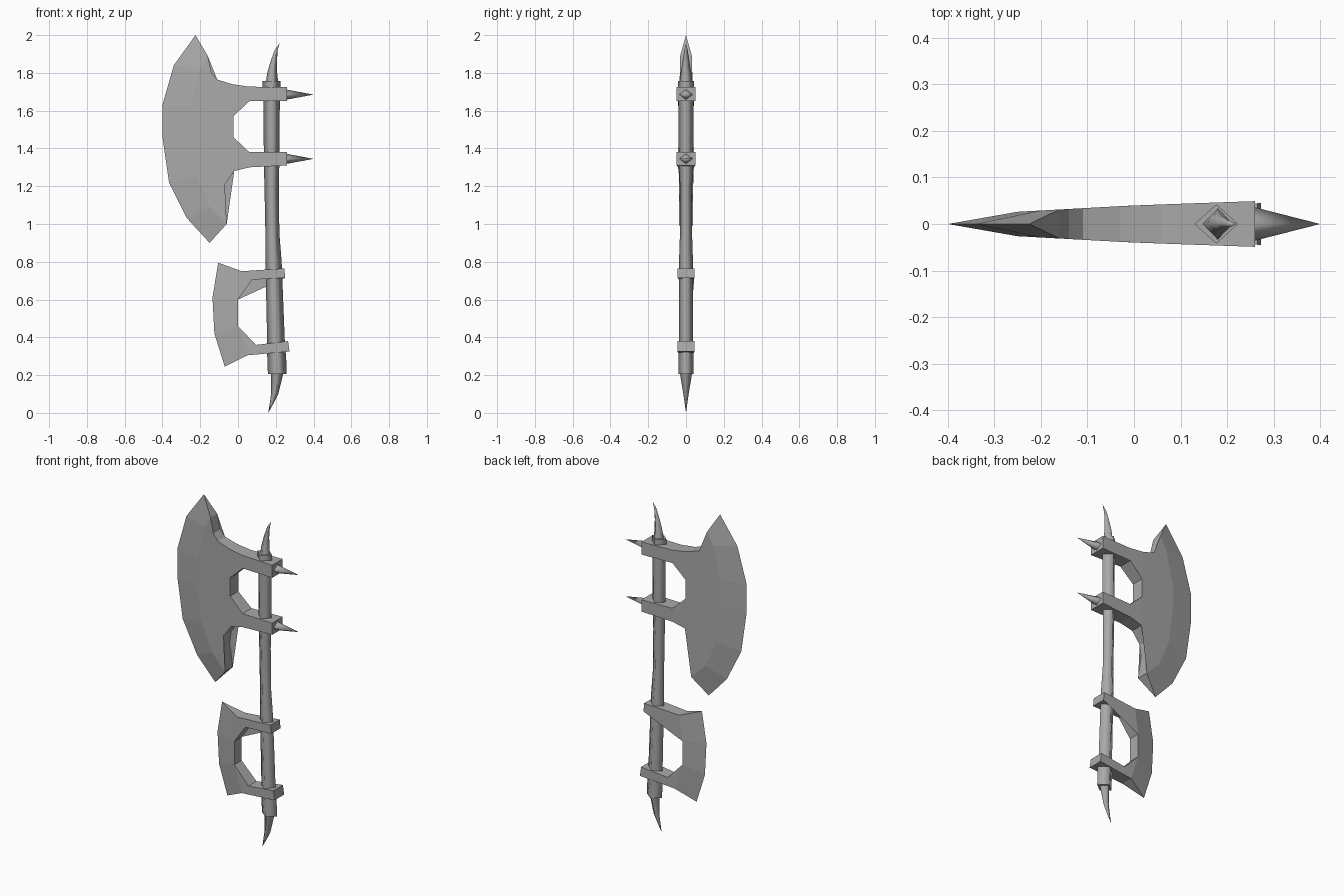
import bpy, bmesh, math

cube = bpy.data.objects.get("Cube")
if cube:
    bpy.data.objects.remove(cube)

steel = bpy.data.materials.new("grey_steel")
steel.use_nodes = True
GREY = (0.4, 0.4, 0.4, 1)
steel.diffuse_color = GREY
steel.node_tree.nodes["Principled BSDF"].inputs["Base Color"].default_value = GREY


def finish(name, bm):
    bmesh.ops.recalc_face_normals(bm, faces=bm.faces[:])
    mesh = bpy.data.meshes.new(name)
    bm.to_mesh(mesh)
    bm.free()
    mesh.materials.append(steel)
    obj = bpy.data.objects.new(name, mesh)
    bpy.context.collection.objects.link(obj)
    return obj


def tube(name, rings):
    """Smooth four-sided tube through rings of (x, z, x radius, y radius)."""
    bm = bmesh.new()
    loops = []
    for x, z, rx, ry in rings:
        loops.append([bm.verts.new((x + rx * math.cos(a), ry * math.sin(a), z))
                      for a in (i * math.pi / 2 for i in range(4))])
    for low, high in zip(loops, loops[1:]):
        for i in range(4):
            j = (i + 1) % 4
            bm.faces.new((low[i], low[j], high[j], high[i])).smooth = True
    bm.faces.new(loops[0])
    bm.faces.new(loops[-1])
    bmesh.ops.remove_doubles(bm, verts=bm.verts[:], dist=0.0005)
    return finish(name, bm)


def blade(name, edge, inner, panels, thickness):
    """Sharp edge strip plus thicker panels, mirrored front to back and rimmed."""
    bm = bmesh.new()
    pairs = {}

    def pair(p):
        if p not in pairs:
            t = 0 if p in edge else thickness(p[0])
            front = bm.verts.new((p[0], -t, p[1]))
            pairs[p] = (front, front if t == 0 else bm.verts.new((p[0], t, p[1])))
        return pairs[p]

    strips = list(zip(edge, edge[1:], inner[1:], inner))
    for outline in strips + panels:
        outline = list(dict.fromkeys(outline))
        for side in (0, 1):
            bm.faces.new([pair(p)[side] for p in outline])
    # Rim closes the open border between the two sides
    back = dict(pairs.values())
    fronts = [e for e in bm.edges if e.is_boundary and all(v in back for v in e.verts)]
    for e in fronts:
        a, b = e.verts
        ring = list(dict.fromkeys((a, b, back[b], back[a])))
        if len(ring) > 2:
            bm.faces.new(ring)
    bmesh.ops.triangulate(bm, faces=[f for f in bm.faces if len(f.verts) > 4])
    return finish(name, bm)


# Large blade with two arms
edge = [(-.225, 2), (-.34, 1.84), (-.4, 1.63), (-.4, 1.46),
        (-.365, 1.22), (-.27, 1.03), (-.15, .9)]
bevel = [(-.16, 1.89), (-.2, 1.82), (-.25, 1.62), (-.25, 1.46),
         (-.22, 1.25), (-.15, 1.09), (-.06, 1)]
upper = [(-.03, 1.74), (.06, 1.727), (.26, 1.725), (.26, 1.65), (.06, 1.65), (-.025, 1.57)]
lower = [(-.025, 1.46), (.06, 1.38), (.26, 1.38), (.26, 1.31), (.06, 1.3), (-.02, 1.28)]
body = (bevel + [(-.08, 1.14), (-.07, 1.21), lower[-1], lower[0],
                 upper[-1], upper[0], (-.11, 1.765), (-.14, 1.8)])
blade("large_blade", edge, bevel, [body, upper, lower],
      lambda x: .04 + x * (.055 if x < 0 else .035))

# Small blade with two arms
edge = [(-.105, .795), (-.135, .61), (-.125, .42), (-.07, .245)]
inner = [(.02, .75), (0, .6), (0, .46), (.05, .305)]
upper = [inner[0], (.245, .765), (.25, .715), (.075, .705), inner[1]]
lower = [inner[2], (.095, .36), (.265, .38), (.273, .325), inner[3]]
blade("small_blade", edge, inner, [upper, lower], lambda x: .034 + .04 * x)

# Shaft, collars and end horns
tube("shaft", [(.203, .22, .045, .036), (.202, .35, .047, .038), (.188, .8, .043, .037),
               (.182, .95, .037, .032), (.178, 1.2, .038, .032),
               (.178, 1.32, .041, .038), (.178, 1.74, .044, .04)])
tube("bottom_collar", [(.208, .207, .05, .04), (.204, .32, .05, .04)])
tube("top_collar", [(.177, 1.72, .047, .042), (.177, 1.758, .047, .042)])
tube("top_horn", [(.18, 1.75, .033, .034), (.181, 1.8, .026, .028),
                  (.189, 1.86, .017, .018), (.202, 1.92, .008, .009), (.22, 1.957, 0, 0)])
tube("bottom_horn", [(.208, .215, .033, .033), (.202, .16, .026, .024),
                     (.194, .1, .019, .014), (.178, .05, .01, .007), (.16, 0, 0, 0)])

# Back spikes
for name, z in (("upper_spike", 1.685), ("lower_spike", 1.345)):
    spike = tube(name, [(0, 0, .027, .037), (0, .145, 0, 0)])
    spike.rotation_euler.y = math.pi / 2
    spike.location = (.255, 0, z)
